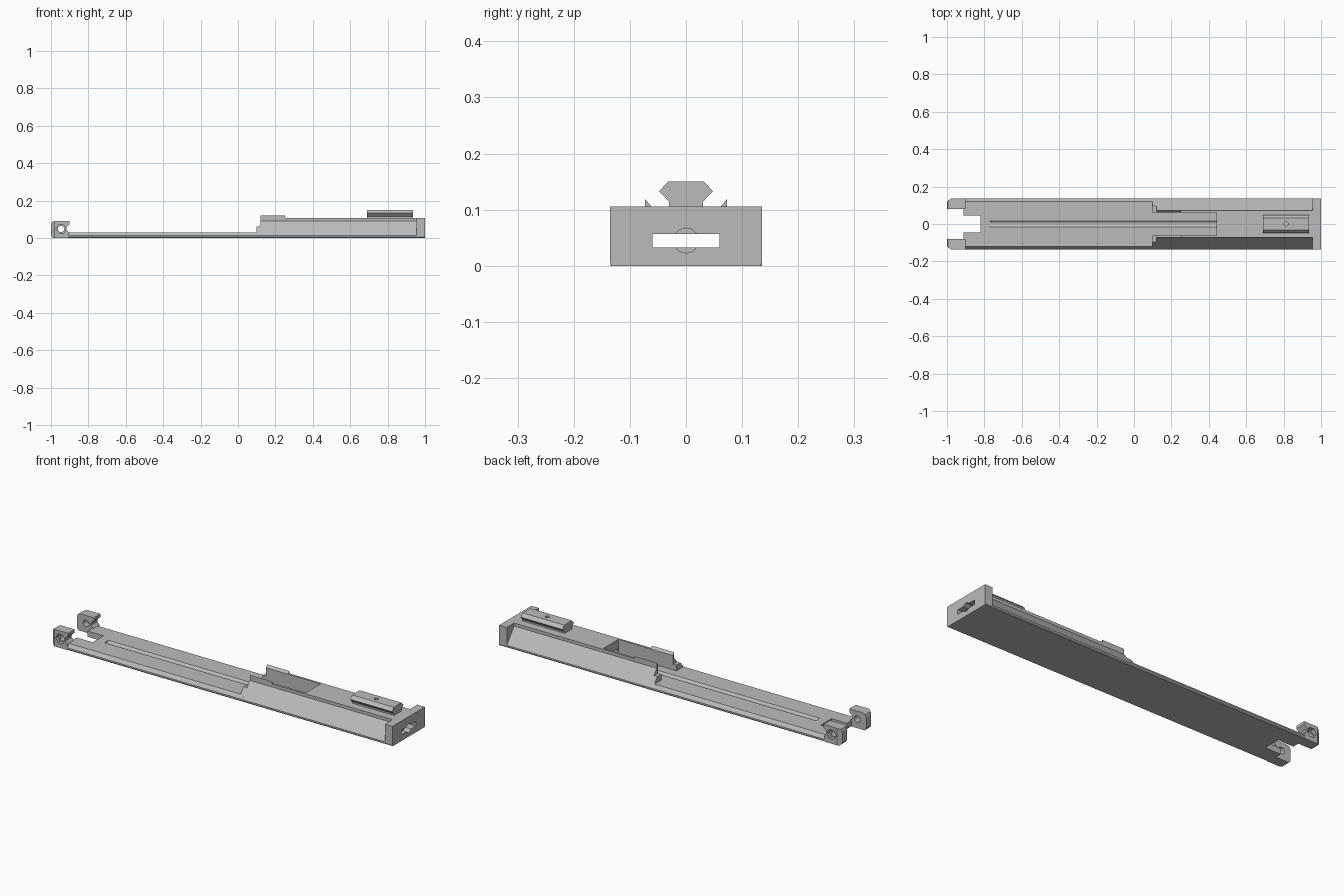
import bpy, bmesh, math
from mathutils import Vector

cube = bpy.data.objects.get("Cube")
if cube:
    bpy.data.objects.remove(cube, do_unlink=True)

grey = bpy.data.materials.new("plain_grey")
grey.use_nodes = True
COLOUR = (0.5, 0.5, 0.5, 1)
grey.diffuse_color = COLOUR
grey.node_tree.nodes["Principled BSDF"].inputs["Base Color"].default_value = COLOUR


def prism(name, points, start, end, axis="x"):
    """Extrude a closed profile along x (points are y, z) or y (points are x, z)."""
    place = {"x": lambda p, t: (t, p[0], p[1]),
             "y": lambda p, t: (p[0], t, p[1]),
             "z": lambda p, t: (p[0], p[1], t)}[axis]
    step = Vector(place((0, 0), end - start))
    bm = bmesh.new()
    face = bm.faces.new([bm.verts.new(place(p, start)) for p in points])
    ext = bmesh.ops.extrude_face_region(bm, geom=[face])
    bmesh.ops.translate(bm, vec=step,
                        verts=[v for v in ext["geom"] if isinstance(v, bmesh.types.BMVert)])
    bmesh.ops.recalc_face_normals(bm, faces=bm.faces)
    mesh = bpy.data.meshes.new(name)
    bm.to_mesh(mesh)
    bm.free()
    mesh.materials.append(grey)
    obj = bpy.data.objects.new(name, mesh)
    bpy.context.collection.objects.link(obj)
    return obj


def rect(a0, a1, b0, b1):
    return [(a0, b0), (a1, b0), (a1, b1), (a0, b1)]


def ring(a, b, radius, sides):
    return [(a + radius * math.cos(math.tau * i / sides),
             b + radius * math.sin(math.tau * i / sides)) for i in range(sides)]


def mirrored(half):
    return half + [(-y, z) for y, z in reversed(half)]


def cut(target, *cutters):
    for cutter in cutters:
        cutter.hide_render = True
        cutter.hide_set(True)
        cutter.display_type = "WIRE"
        mod = target.modifiers.new("cut", "BOOLEAN")
        mod.operation = "DIFFERENCE"
        mod.solver = "EXACT"
        mod.object = cutter
    bpy.context.view_layer.objects.active = target
    for mod in list(target.modifiers):
        bpy.ops.object.modifier_apply(modifier=mod.name)
    for cutter in cutters:
        bpy.data.objects.remove(cutter, do_unlink=True)


# Long thin base with sloping edges, end notch and round-bottomed channel
base = prism("base_plate", mirrored([(0.132, 0), (0.135, 0.004), (0.135, 0.012), (0.121, 0.03)]),
             -0.912, 0.12)
cut(base,
    prism("notch_cutter", rect(-0.045, 0.045, -0.1, 0.1), -1.1, -0.82),
    prism("channel_cutter", ring(0, 0.045, 0.022, 24), -0.77, 0.3))

# Raised body with sloping sides, open pocket and slot
body = prism("raised_body",
             mirrored([(0.132, 0), (0.135, 0.004), (0.135, 0.012), (0.073, 0.09), (0.073, 0.106)]),
             0.12, 0.955)
cut(body,
    prism("pocket_cutter", rect(-0.062, 0.062, 0.03, 0.2), 0, 0.44),
    prism("channel_cutter", ring(0, 0.045, 0.022, 24), 0, 0.44),
    prism("slot_cutter", rect(-0.06, 0.06, 0.033, 0.057), 0.4, 1.1))

# End cap with slot and round recess
cap = prism("end_cap", mirrored([(0.132, 0), (0.135, 0.004), (0.135, 0.106)]), 0.955, 1)
cut(cap,
    prism("slot_cutter", rect(-0.06, 0.06, 0.033, 0.057), 0.9, 1.1),
    prism("recess_cutter", ring(0, 0.045, 0.022, 32), 0.965, 1.1))

# Dovetail rail with a small blind hole
rail = prism("mounting_rail",
             mirrored([(0.03, 0.106), (0.03, 0.114), (0.048, 0.133), (0.032, 0.15)]),
             0.69, 0.935)
cut(rail, prism("hole_cutter", ring(0.812, 0, 0.011, 20), 0.12, 0.2, "z"))

# Hinge ear outline with a hooked inner edge
ear_outline = [(-0.99, 0), (-0.905, 0), (-0.905, 0.03), (-0.918, 0.045), (-0.918, 0.056),
               (-0.9, 0.074), (-0.9, 0.09), (-0.98, 0.09), (-0.994, 0.084), (-1, 0.07), (-1, 0.012)]

# Paired parts on both sides
for side, s in (("left", 1), ("right", -1)):
    prism(f"{side}_lip", [(s * 0.073, 0.106), (s * 0.073, 0.119), (s * 0.062, 0.106)], 0.12, 0.25)
    prism(f"{side}_step",
          [(s * 0.062, 0.03), (s * 0.121, 0.03), (s * 0.097, 0.06), (s * 0.062, 0.06)], 0.1, 0.12)
    ear = prism(f"{side}_ear", ear_outline, s * 0.08, s * 0.135, "y")
    cut(ear,
        prism("bore_cutter", ring(-0.946, 0.048, 0.017, 24), s * 0.05, s * 0.2, "y"),
        prism("hex_cutter", ring(-0.946, 0.048, 0.027, 6), s * 0.115, s * 0.2, "y"),
        prism("corner_cutter", [(-1.01, s * 0.145), (-0.98, s * 0.145), (-0.98, s * 0.135),
                                (-1, s * 0.12), (-1.01, s * 0.12)], -0.1, 0.2, "z"))
